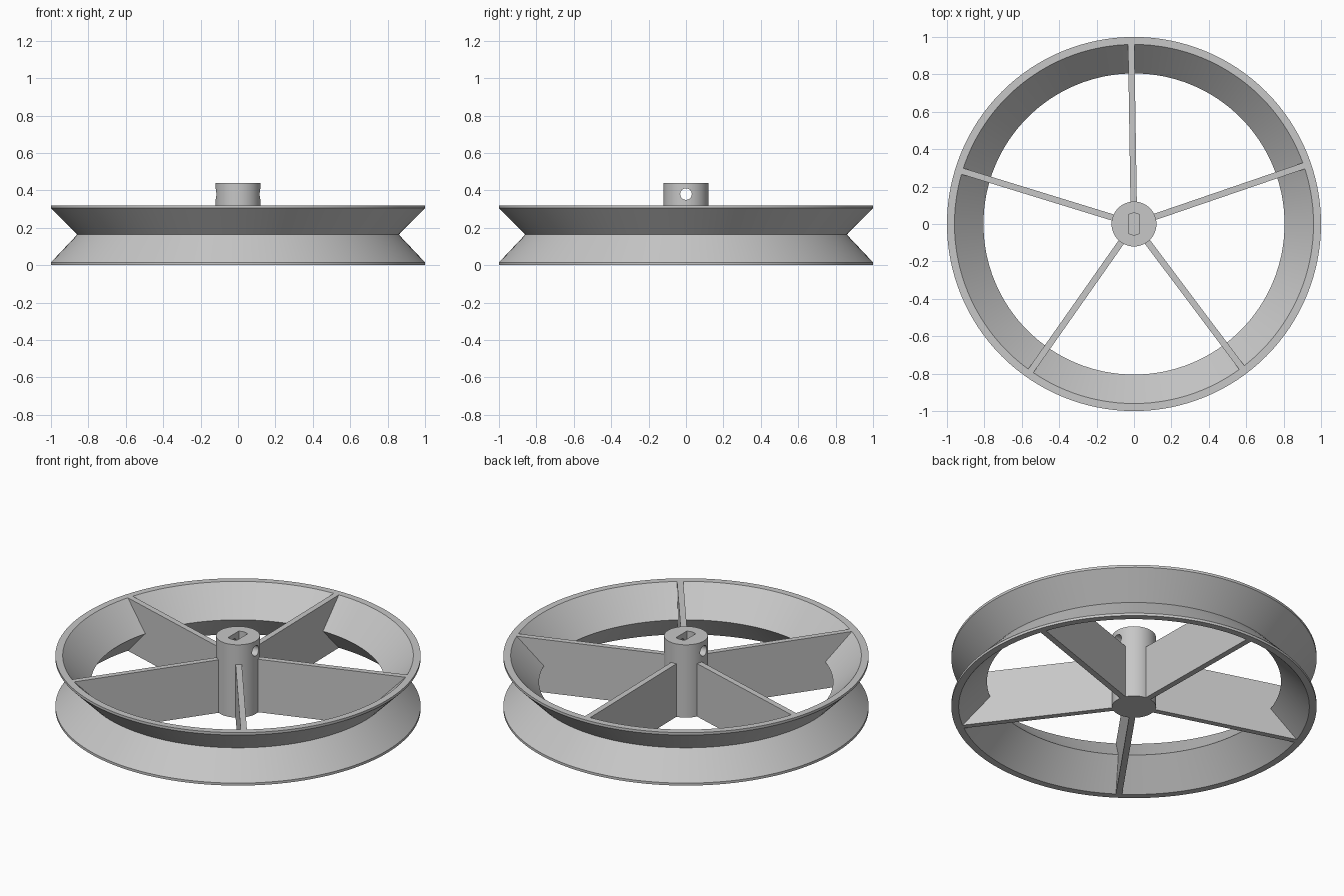
import bpy, bmesh, math
from mathutils import Matrix, Vector

cube = bpy.data.objects.get("Cube")
if cube:
    bpy.data.objects.remove(cube, do_unlink=True)

grey = bpy.data.materials.new("light grey")
grey.use_nodes = True
grey.diffuse_color = (0.57, 0.57, 0.57, 1)
grey.node_tree.nodes["Principled BSDF"].inputs["Base Color"].default_value = grey.diffuse_color

HEIGHT, MID = 0.32, 0.16


def finish(name, bm):
    bmesh.ops.recalc_face_normals(bm, faces=bm.faces)
    mesh = bpy.data.meshes.new(name)
    bm.to_mesh(mesh)
    bm.free()
    mesh.materials.append(grey)
    obj = bpy.data.objects.new(name, mesh)
    bpy.context.collection.objects.link(obj)
    return obj


def prism(name, points, direction, matrix=Matrix()):
    """Extrude a flat outline along a direction."""
    bm = bmesh.new()
    face = bm.faces.new([bm.verts.new(p) for p in points])
    out = bmesh.ops.extrude_face_region(bm, geom=[face], use_keep_orig=True)
    moved = [g for g in out["geom"] if isinstance(g, bmesh.types.BMVert)]
    bmesh.ops.translate(bm, verts=moved, vec=direction)
    bm.transform(matrix)
    return finish(name, bm)


def circle(radius, count, clip=None):
    """Points of a circle, optionally with two flats at x = +-clip."""
    pts = []
    for i in range(count):
        a = math.tau * (i + 0.5) / count
        x, y = radius * math.cos(a), radius * math.sin(a)
        if clip is None or abs(x) <= clip:
            pts.append((x, y))
    return pts


def smooth(obj):
    bpy.ops.object.select_all(action="DESELECT")
    obj.select_set(True)
    bpy.context.view_layer.objects.active = obj
    bpy.ops.object.shade_smooth_by_angle(angle=math.radians(25))


# Rim: closed V-groove section spun around z
section = [(0.96, 0), (1, 0), (1, 0.015), (0.86, MID + 0.003), (1, HEIGHT - 0.015),
           (1, HEIGHT), (0.96, HEIGHT), (0.805, MID)]
bm = bmesh.new()
ring = [bm.verts.new((r, 0, z)) for r, z in section]
edges = [bm.edges.new((ring[i - 1], ring[i])) for i in range(len(ring))]
bmesh.ops.spin(bm, geom=ring + edges, cent=(0, 0, 0), axis=(0, 0, 1),
               angle=math.tau, steps=128, use_merge=True)
bmesh.ops.remove_doubles(bm, verts=bm.verts, dist=1e-4)
smooth(finish("grooved_rim", bm))

# Spokes: upright plates whose outer end follows the rim
width = 0.034
plate = [(0.1, 0), (0.965, 0), (0.815, MID), (0.965, HEIGHT), (0.1, HEIGHT)]
for i in range(5):
    turn = Matrix.Rotation(math.radians(90.9 + 72 * i), 4, "Z")
    prism(f"spoke_{i + 1}", [(r, -width / 2, z) for r, z in plate],
          Vector((0, width, 0)), turn)

# Hub: round post with a flat-sided shaft socket and a cross hole
hub = prism("hub", [(x, y, 0) for x, y in circle(0.12, 64)], Vector((0, 0, 0.44)))
socket = prism("socket_cutter", [(x, y, 0.2) for x, y in circle(0.058, 64, 0.031)],
               Vector((0, 0, 0.4)))
cross = prism("cross_hole_cutter", [(-0.3, x, 0.38 + y) for x, y in circle(0.031, 32)],
              Vector((0.6, 0, 0)))
bpy.context.view_layer.objects.active = hub
for cutter in (socket, cross):
    cutter.hide_render = True
    mod = hub.modifiers.new(cutter.name, "BOOLEAN")
    mod.operation, mod.solver, mod.object = "DIFFERENCE", "EXACT", cutter
    bpy.ops.object.modifier_apply(modifier=mod.name)
    bpy.data.objects.remove(cutter, do_unlink=True)
smooth(hub)
